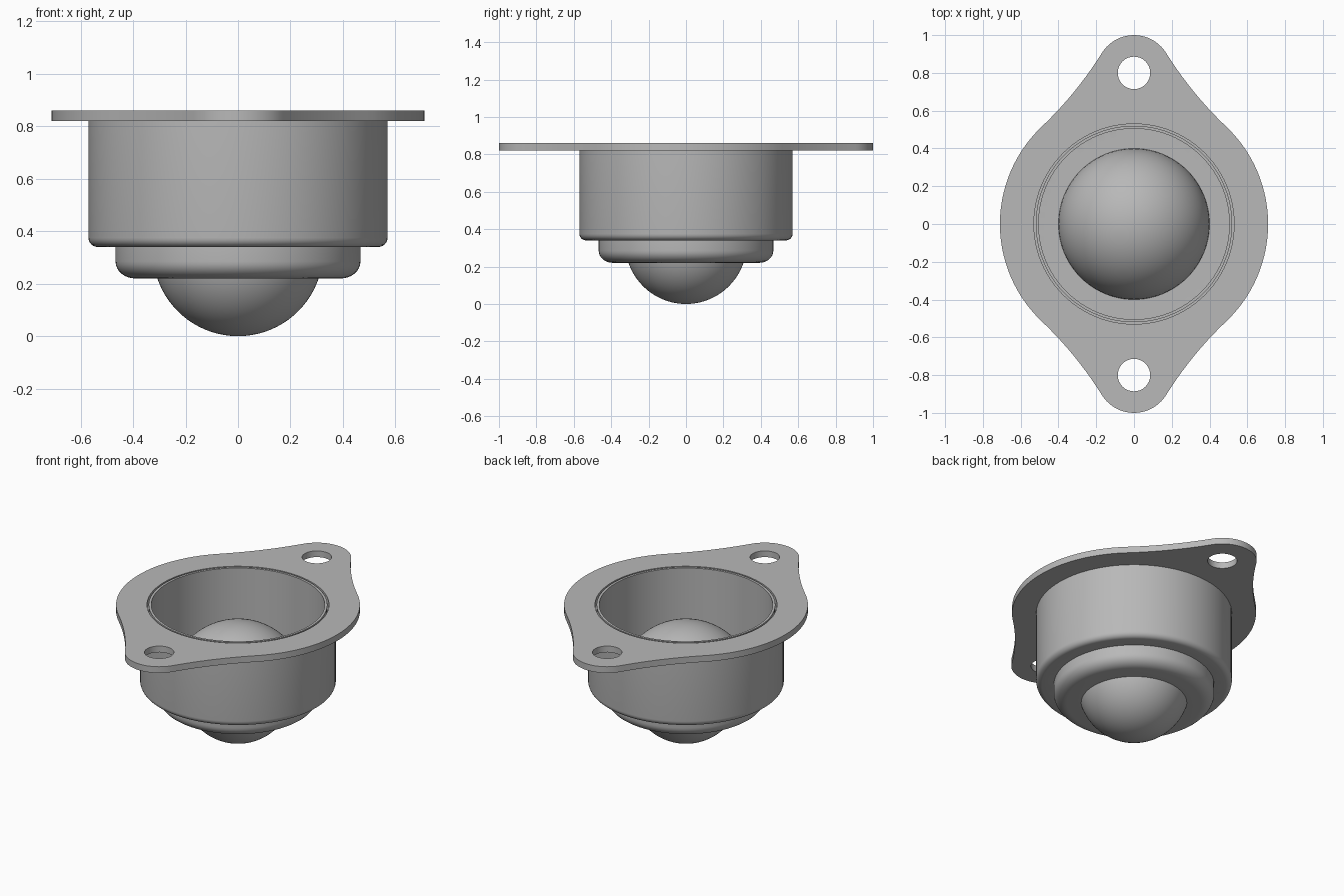
import bpy, bmesh
from math import sin, cos, pi, sqrt, atan2, radians

cube = bpy.data.objects.get("Cube")
if cube:
    bpy.data.objects.remove(cube, do_unlink=True)

steel = bpy.data.materials.new("grey_steel")
steel.use_nodes = True
GREY = (0.48, 0.48, 0.48, 1)
steel.diffuse_color = GREY
steel.node_tree.nodes["Principled BSDF"].inputs["Base Color"].default_value = GREY


def arc(cx, cy, rx, ry, start, end, steps):
    """Points along an elliptical arc, angles in radians."""
    angles = [start + (end - start) * i / steps for i in range(steps + 1)]
    return [(cx + rx * cos(a), cy + ry * sin(a)) for a in angles]


def finish(obj):
    obj.data.materials.clear()
    obj.data.materials.append(steel)
    bpy.ops.object.select_all(action='DESELECT')
    obj.select_set(True)
    bpy.context.view_layer.objects.active = obj
    bpy.ops.object.shade_smooth_by_angle(angle=radians(35))


def lathe(name, profile, closed=False, segments=96):
    """Spin an (r, z) profile around the z axis."""
    bm = bmesh.new()
    verts = [bm.verts.new((r, 0, z)) for r, z in profile]
    edges = [bm.edges.new(pair) for pair in zip(verts, verts[1:])]
    if closed:
        edges.append(bm.edges.new((verts[-1], verts[0])))
    bmesh.ops.spin(bm, geom=verts + edges, cent=(0, 0, 0), axis=(0, 0, 1),
                   angle=2 * pi, steps=segments, use_merge=True)
    bmesh.ops.remove_doubles(bm, verts=bm.verts, dist=1e-5)
    bmesh.ops.recalc_face_normals(bm, faces=bm.faces)
    mesh = bpy.data.meshes.new(name)
    bm.to_mesh(mesh)
    bm.free()
    obj = bpy.data.objects.new(name, mesh)
    bpy.context.collection.objects.link(obj)
    finish(obj)


# Flange: wide disc blended into two rounded ears by concave arcs
DISC, EAR, EAR_Y, BLEND = 0.71, 0.2, 0.8, 2.0
by = ((DISC + BLEND) ** 2 - (EAR + BLEND) ** 2 + EAR_Y ** 2) / (2 * EAR_Y)
bx = sqrt((DISC + BLEND) ** 2 - by ** 2)
disc_angle = atan2(by, bx)
ear_angle = atan2(by - EAR_Y, bx)

quarter = arc(0, 0, DISC, DISC, 0, disc_angle, 14)
quarter += arc(bx, by, BLEND, BLEND, disc_angle + pi, ear_angle + pi, 10)[1:]
quarter += arc(0, EAR_Y, EAR, EAR, ear_angle, pi / 2, 10)[1:]
half = quarter + [(-x, y) for x, y in reversed(quarter[:-1])]
outline = half + [(x, -y) for x, y in reversed(half[1:-1])]


def circle(y, r, n):
    return arc(0, y, r, r, 0, 2 * pi, n)[:-1]


curve = bpy.data.curves.new("flange", 'CURVE')
curve.dimensions = '2D'
curve.fill_mode = 'BOTH'
curve.extrude = 0.02
for loop in (outline, circle(0, 0.53, 96),
             circle(EAR_Y, 0.086, 32), circle(-EAR_Y, 0.086, 32)):
    spline = curve.splines.new('POLY')
    spline.points.add(len(loop) - 1)
    for point, (x, y) in zip(spline.points, loop):
        point.co = (x, y, 0, 1)
    spline.use_cyclic_u = True
flange = bpy.data.objects.new("flange", curve)
flange.location.z = 0.84
bpy.context.collection.objects.link(flange)
bpy.ops.object.select_all(action='DESELECT')
flange.select_set(True)
bpy.context.view_layer.objects.active = flange
bpy.ops.object.convert(target='MESH')
flange = bpy.context.view_layer.objects.active
bm = bmesh.new()
bm.from_mesh(flange.data)
bmesh.ops.remove_doubles(bm, verts=bm.verts, dist=1e-5)
bmesh.ops.recalc_face_normals(bm, faces=bm.faces)
bm.to_mesh(flange.data)
bm.free()
finish(flange)

# Housing: stepped cup with rounded lower edges and a thin rim inside the flange
housing = [(0.57, 0.82)]
housing += arc(0.535, 0.375, 0.035, 0.035, 0, -pi / 2, 6)
housing += [(0.467, 0.34)]
housing += arc(0.392, 0.285, 0.075, 0.065, 0, -pi / 2, 8)
housing += [(0.29, 0.22), (0.29, 0.34), (0.505, 0.34),
            (0.505, 0.86), (0.52, 0.86), (0.52, 0.82)]
lathe("housing", housing, closed=True)

# Ball showing below the housing, and the larger dome covering it inside the cup
lathe("ball", arc(0, 0.325, 0.325, 0.325, -pi / 2, 0, 20))
lathe("inner_dome", arc(0, 0.33, 0.4, 0.4, 0, pi / 2, 24))
